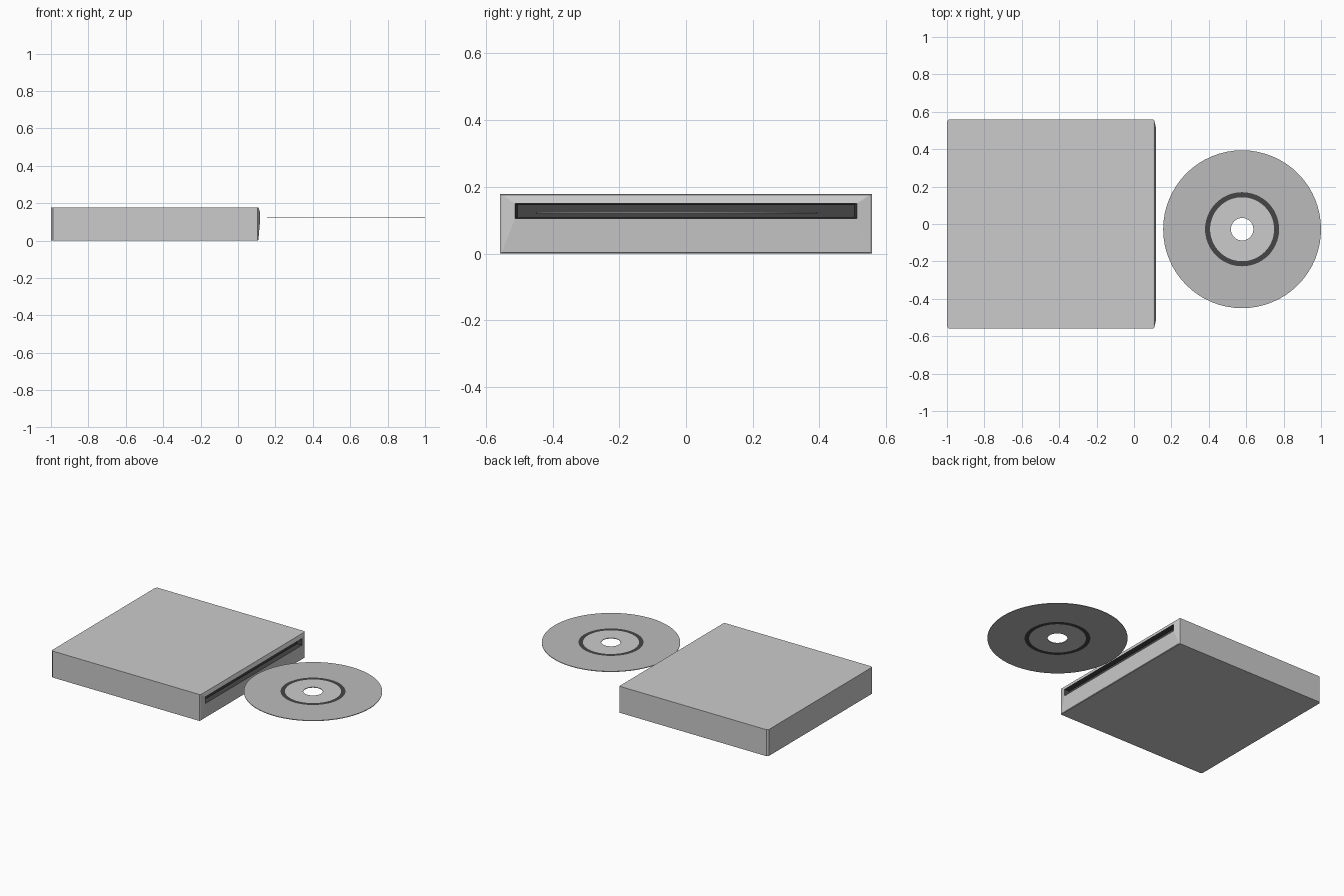
import bpy, bmesh, math

if "Cube" in bpy.data.objects:
    bpy.data.objects.remove(bpy.data.objects["Cube"])


def material(name, v):
    m = bpy.data.materials.new(name)
    m.diffuse_color = (v, v, v, 1)
    m.use_nodes = True
    m.node_tree.nodes["Principled BSDF"].inputs["Base Color"].default_value = m.diffuse_color
    return m


def finish(name, bm, mats=()):
    bmesh.ops.recalc_face_normals(bm, faces=bm.faces)
    me = bpy.data.meshes.new(name)
    bm.to_mesh(me)
    bm.free()
    for m in mats:
        me.materials.append(m)
    ob = bpy.data.objects.new(name, me)
    bpy.context.collection.objects.link(ob)
    return ob


def loop(bm, pts):
    return [bm.verts.new(p) for p in pts]


def bridge(bm, a, b, mat=0):
    n = len(a)
    for i in range(n):
        f = bm.faces.new((a[i], a[(i + 1) % n], b[(i + 1) % n], b[i]))
        f.material_index = mat


def rect(x, hy, z0, z1):
    return [(x, -hy, z0), (x, hy, z0), (x, hy, z1), (x, -hy, z1)]


dark = material("dark_plastic", 0.06)
grey = material("case_grey", 0.6)
silver = material("disc_grey", 0.5)
light = material("hub_grey", 0.65)

# Drive case: chamfered box at the back, bulging bezel and slot at +x
HY, TOP, C = 0.558, 0.178, 0.01
bm = bmesh.new()
rings = [loop(bm, rect(*r)) for r in (
    (-1.0, HY - C, 0, TOP),
    (-1.0 + C, HY, 0, TOP),
    (0.105, HY, 0, TOP),
    (0.109, HY - 0.006, 0.003, TOP - 0.002),
    (0.118, 0.512, 0.105, 0.15),
    (0.085, 0.505, 0.108, 0.147))]
bm.faces.new(rings[0])
for i in range(5):
    bridge(bm, rings[i], rings[i + 1], 1 if i == 4 else 0)
bm.faces.new(rings[-1]).material_index = 1
finish("drive_case", bm, [grey, dark])


# Disc: concentric bands with a centre hole
def annulus(name, r0, r1, mat, seg=64, z=0.12, h=0.004):
    def circle(bm, r, zz):
        return loop(bm, [(0.578 + r * math.cos(2 * math.pi * i / seg),
                          -0.028 + r * math.sin(2 * math.pi * i / seg), zz)
                         for i in range(seg)])
    bm = bmesh.new()
    c = [circle(bm, r, zz) for r, zz in
         ((r0, z), (r1, z), (r1, z + h), (r0, z + h))]
    for i in range(4):
        bridge(bm, c[i], c[(i + 1) % 4])
    return finish(name, bm, [mat])


annulus("disc_hub", 0.06, 0.171, light)
annulus("disc_dark_ring", 0.171, 0.198, dark)
annulus("disc_data_band", 0.198, 0.422, silver)
